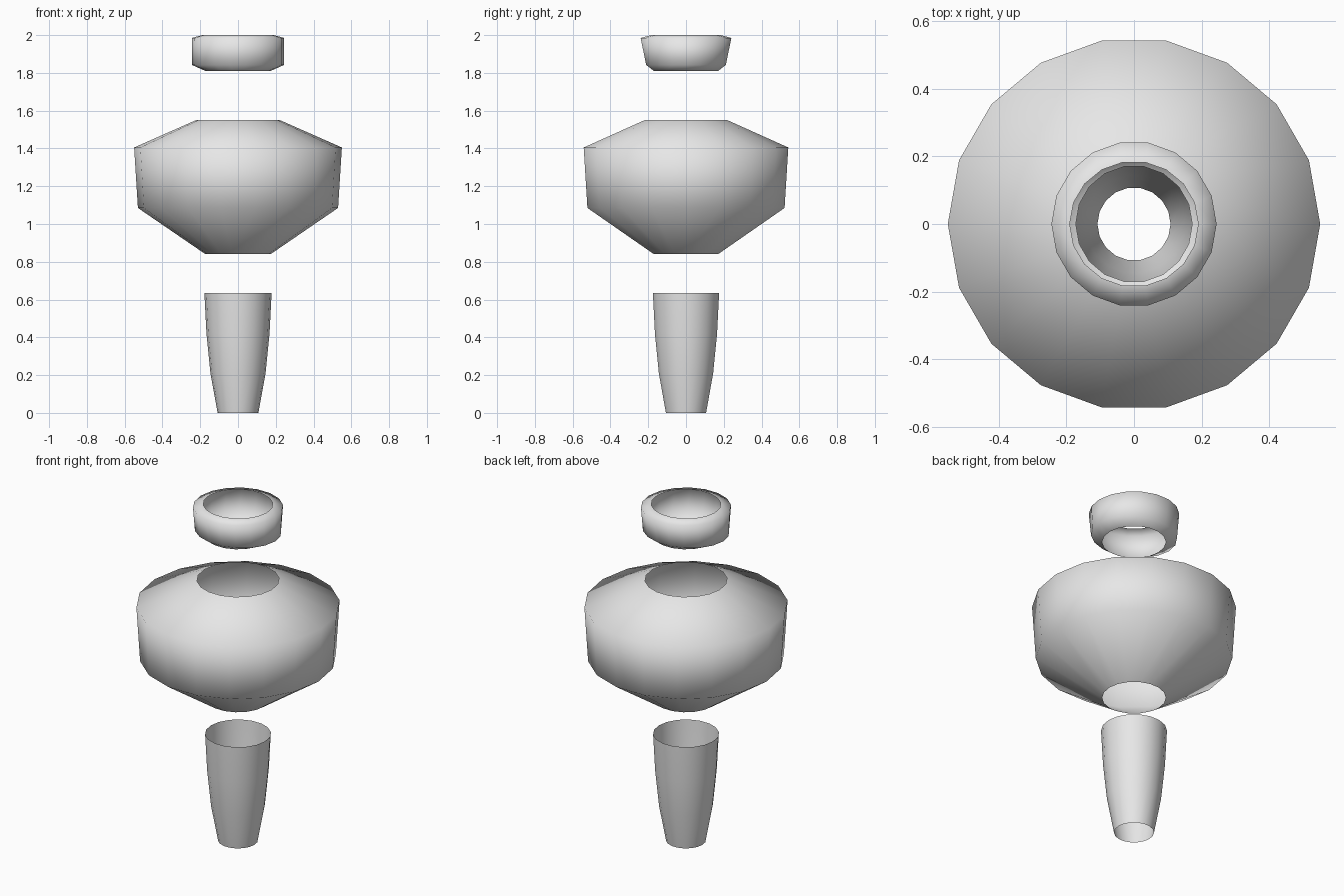
import bpy
import bmesh
from math import cos, sin, tau

cube = bpy.data.objects.get("Cube")
if cube:
    bpy.data.objects.remove(cube, do_unlink=True)

SIDES = 18

grey = bpy.data.materials.new("plain_grey")
grey.use_nodes = True
colour = (0.8, 0.8, 0.8, 1.0)
grey.diffuse_color = colour
grey.node_tree.nodes["Principled BSDF"].inputs["Base Color"].default_value = colour


def lathe(name, profile):
    """Open shell of rings; each ring is (x radius, y radius, height)."""
    bm = bmesh.new()
    rings = []
    for rx, ry, z in profile:
        rings.append([bm.verts.new((rx * cos(tau * i / SIDES), ry * sin(tau * i / SIDES), z))
                      for i in range(SIDES)])
    for low, high in zip(rings, rings[1:]):
        for i in range(SIDES):
            j = (i + 1) % SIDES
            face = bm.faces.new((low[i], low[j], high[j], high[i]))
            face.smooth = True
    mesh = bpy.data.meshes.new(name)
    bm.to_mesh(mesh)
    bm.free()
    mesh.materials.append(grey)
    obj = bpy.data.objects.new(name, mesh)
    bpy.context.collection.objects.link(obj)
    return obj


# Tapered open stem
lathe("stem", [(0.108, 0.108, 0), (0.146, 0.146, 0.21),
               (0.167, 0.167, 0.42), (0.178, 0.178, 0.635)])

# Wide bowl with open neck and base
lathe("bowl", [(0.172, 0.172, 0.84), (0.53, 0.53, 1.085),
               (0.55, 0.55, 1.405), (0.222, 0.222, 1.55)])

# Floating collar, slightly narrower front to back at its lower edge
lathe("collar", [(0.172, 0.172, 1.81), (0.244, 0.214, 1.842),
                 (0.244, 0.244, 1.985), (0.19, 0.185, 2.0)])
